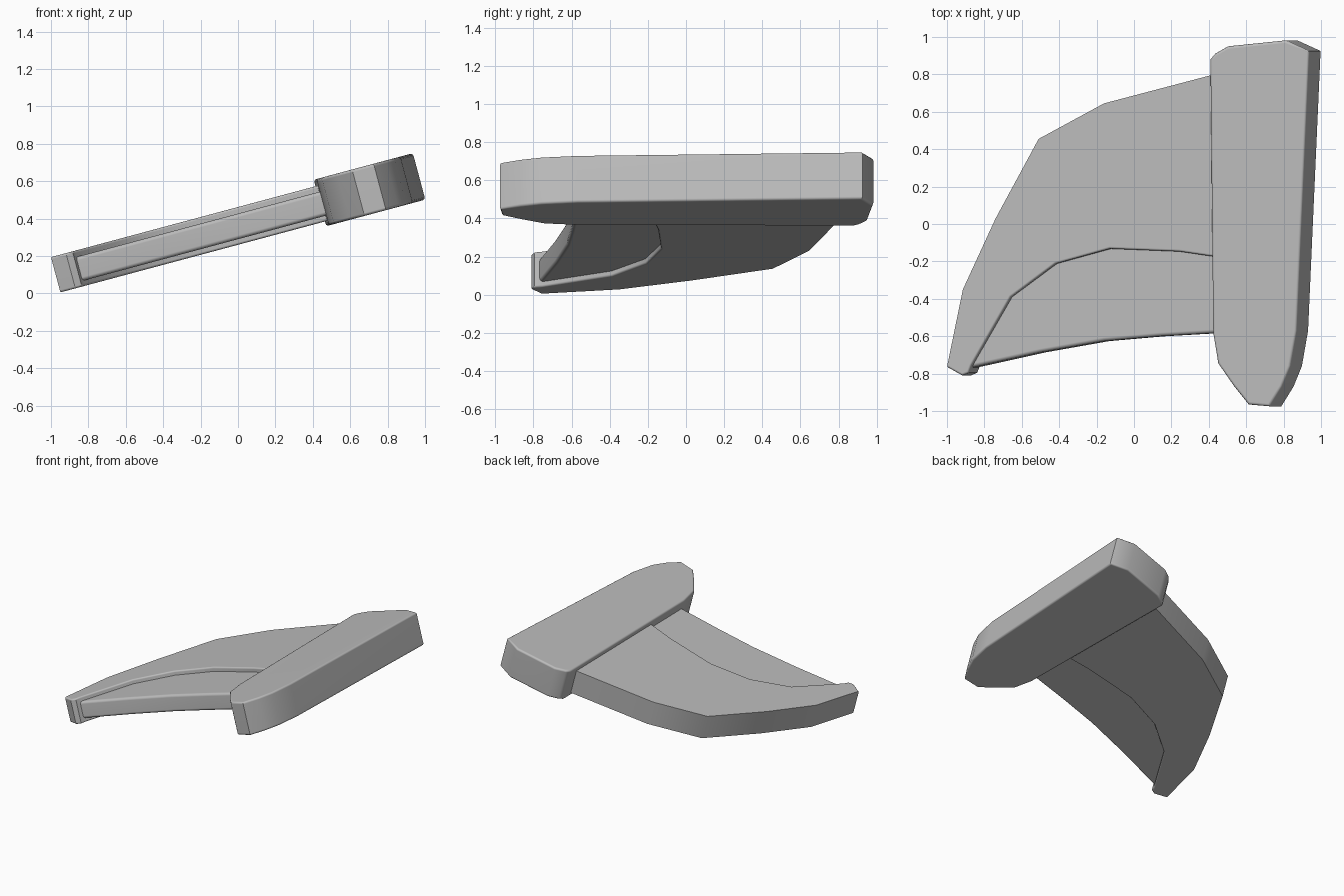
import bpy, bmesh
from math import sin, cos, radians
from mathutils import Matrix

cube = bpy.data.objects.get("Cube")
if cube:
    bpy.data.objects.remove(cube, do_unlink=True)

TILT = radians(15)

grey = bpy.data.materials.new("plain grey")
grey.use_nodes = True
grey.diffuse_color = (0.5, 0.5, 0.5, 1)
grey.node_tree.nodes["Principled BSDF"].inputs["Base Color"].default_value = (0.5, 0.5, 0.5, 1)


def slab(name, outline, low, high, width, first=0, last=None):
    """Extrude a plan outline into a tilted slab; soften the rims of sides first..last."""
    bm = bmesh.new()
    # plan positions are for the upper face, so undo the tilt to get slab coordinates
    flat = [((x + high * sin(TILT)) / cos(TILT), y) for x, y in outline]
    bottom = [bm.verts.new((u, v, low)) for u, v in flat]
    top = [bm.verts.new((u, v, high)) for u, v in flat]
    n = len(flat)
    bm.faces.new(top)
    bm.faces.new(bottom[::-1])
    for i in range(n):
        j = (i + 1) % n
        bm.faces.new((bottom[i], bottom[j], top[j], top[i]))
    bmesh.ops.recalc_face_normals(bm, faces=bm.faces[:])
    rims = [bm.edges.get((ring[i], ring[(i + 1) % n]))
            for ring in (bottom, top) for i in range(first, n if last is None else last)]
    bmesh.ops.bevel(bm, geom=rims, offset=width, segments=3, profile=0.5,
                    affect='EDGES', clamp_overlap=True)
    bm.transform(Matrix.Rotation(-TILT, 4, 'Y'))

    mesh = bpy.data.meshes.new(name)
    bm.to_mesh(mesh)
    bm.free()
    mesh.materials.append(grey)
    obj = bpy.data.objects.new(name, mesh)
    bpy.context.collection.objects.link(obj)
    bpy.ops.object.select_all(action='DESELECT')
    obj.select_set(True)
    bpy.context.view_layer.objects.active = obj
    bpy.ops.object.shade_smooth_by_angle(angle=radians(40))
    weighted = obj.modifiers.new("flat faces", 'WEIGHTED_NORMAL')
    weighted.keep_sharp = True
    return obj


# Thick root pod with a tapered front end
pod = [(.405, .88), (.43, .91), (.5, .95), (.81, .982), (.935, .925), (.868, -.57),
       (.835, -.76), (.79, -.87), (.725, -.975), (.61, -.965), (.53, -.865),
       (.447, -.745), (.42, -.58)]
slab("root_pod", pod[::-1], .225, .482, .015)

# Swept fin: plain leading edge, softened tip and hollow trailing edge
leading = [(.6, .845), (.41, .795), (-.16, .645), (-.51, .455), (-.74, .03),
           (-.915, -.35), (-1.0, -.765)]
hollow = [(-.66, -.39), (-.42, -.212), (-.13, -.132), (.24, -.147), (.41, -.172), (.6, -.195)]
tip = [(-.92, -.81), (-.885, -.795), (-.87, -.755)]
fin = leading + tip + hollow
slab("swept_fin", fin, .251, .446, .012, len(leading) - 1, len(fin) - 1)

# Thinner panel filling the hollow, with a rounded front edge
front = [(-.93, -.778), (-.87, -.768), (-.5, -.686), (-.16, -.626), (.14, -.6),
         (.42, -.584), (.6, -.575)]
hidden = [(x - .03, y + .03) for x, y in hollow]
slab("trailing_panel", front + hidden[::-1], .28, .412, .02, 0, len(front) - 1)
